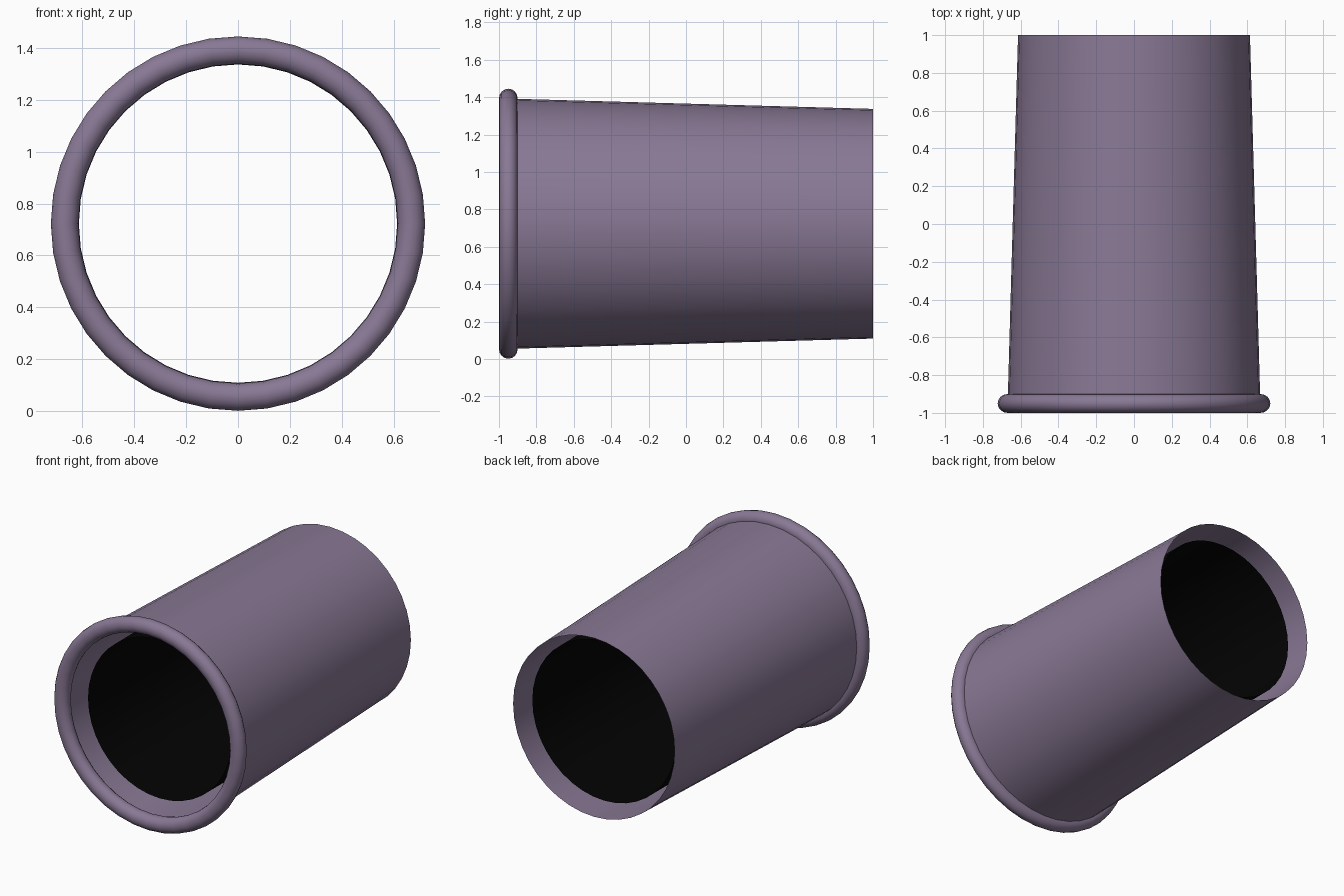
import bpy, math

if "Cube" in bpy.data.objects:
    bpy.data.objects.remove(bpy.data.objects["Cube"])

ZC = 0.723   # height of the tube axis
SEG = 40

def material(name, rgb):
    m = bpy.data.materials.new(name)
    m.diffuse_color = (*rgb, 1)
    m.use_nodes = True
    m.node_tree.nodes["Principled BSDF"].inputs["Base Color"].default_value = m.diffuse_color
    return m

purple = material("dusty_purple", (0.25, 0.19, 0.30))
black = material("black", (0.001, 0.001, 0.001))

def lathe(name, profile, mat, closed=False):
    """Spin (y, radius) points around the y axis."""
    verts, faces, n = [], [], len(profile)
    for i in range(SEG):
        a = 2 * math.pi * i / SEG
        verts += [(r * math.sin(a), y, ZC + r * math.cos(a)) for y, r in profile]
    for i in range(SEG):
        j = (i + 1) % SEG
        for k in range(n if closed else n - 1):
            l = (k + 1) % n
            faces.append((i * n + k, i * n + l, j * n + l, j * n + k))
    me = bpy.data.meshes.new(name)
    me.from_pydata(verts, [], faces)
    me.materials.append(mat)
    me.shade_smooth()
    ob = bpy.data.objects.new(name, me)
    bpy.context.collection.objects.link(ob)
    return ob

# tapered open tube
lathe("tube_wall", [(-0.95, 0.669), (1.0, 0.614)], purple)

# dark inner sleeve, slimmer than the tube and set back from both ends
lathe("inner_sleeve", [(-0.85, 0.545), (0.89, 0.545)], black)

# rounded rim at the front
rim = [(-0.95 - 0.05 * math.cos(t), 0.669 + 0.053 * math.sin(t))
       for t in (2 * math.pi * k / 16 for k in range(16))]
lathe("front_rim", rim, purple, closed=True)
